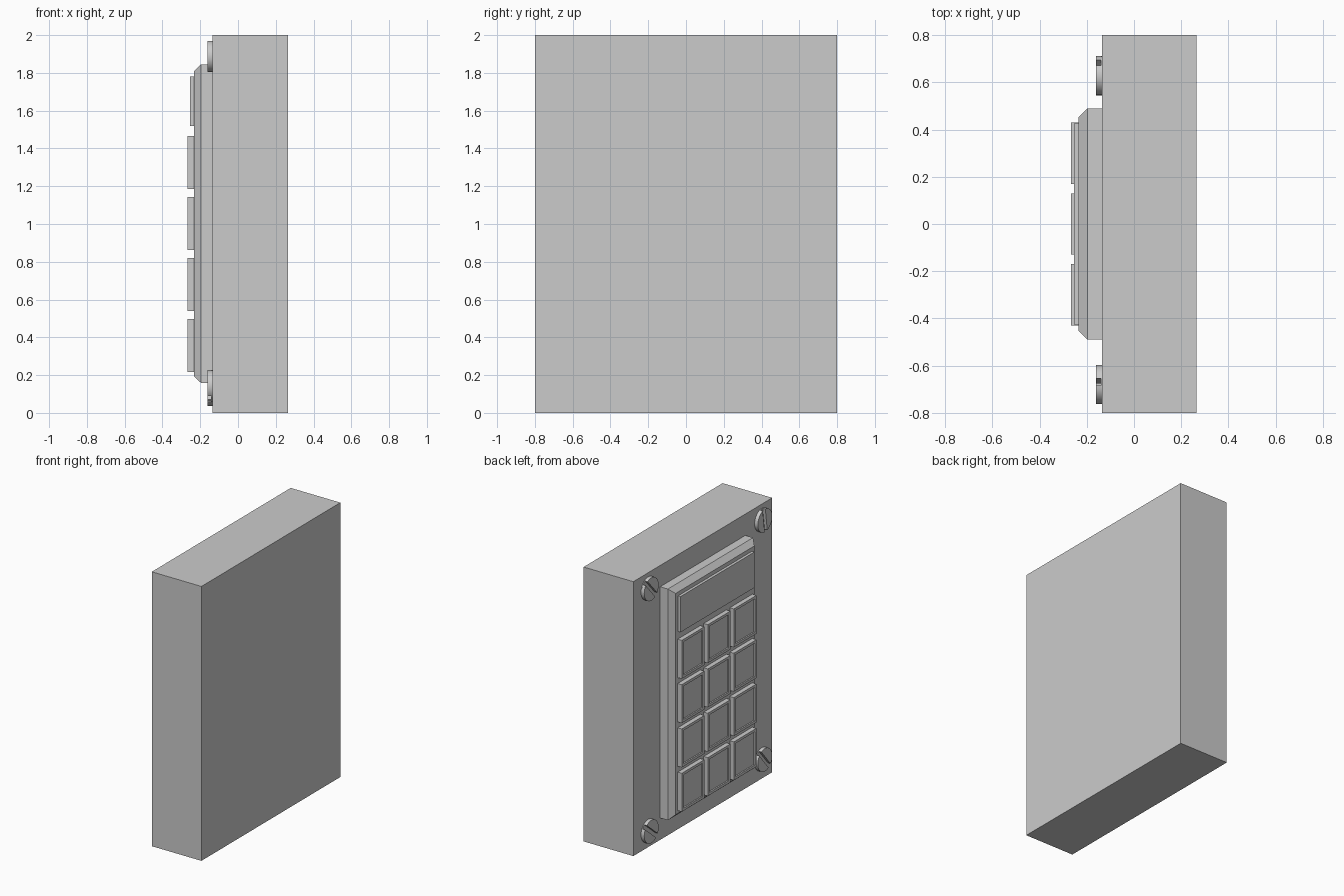
import bpy, bmesh, math

if "Cube" in bpy.data.objects:
    bpy.data.objects.remove(bpy.data.objects["Cube"])


def loft(name, rings):
    """Closed solid through matching point rings, capped at both ends."""
    bm = bmesh.new()
    loops = [[bm.verts.new(p) for p in ring] for ring in rings]
    n = len(loops[0])
    for a, b in zip(loops, loops[1:]):
        for i in range(n):
            j = (i + 1) % n
            bm.faces.new((a[i], a[j], b[j], b[i]))
    bm.faces.new(loops[0])
    bm.faces.new(loops[-1])
    bmesh.ops.recalc_face_normals(bm, faces=bm.faces)
    mesh = bpy.data.meshes.new(name)
    bm.to_mesh(mesh)
    bm.free()
    obj = bpy.data.objects.new(name, mesh)
    bpy.context.collection.objects.link(obj)
    return obj


def rect(x, cy, cz, w, h):
    """Rectangle facing along x, centred on (cy, cz)."""
    return [(x, cy + sy * w / 2, cz + sz * h / 2)
            for sy, sz in ((-1, -1), (1, -1), (1, 1), (-1, 1))]


WALL = -0.135    # keypad side of the housing
FACE = -0.234    # front of the raised panel

# Housing
loft("housing", [rect(0.265, 0, 1, 1.6, 2), rect(WALL, 0, 1, 1.6, 2)])

# Raised panel with chamfered front edge
loft("panel", [rect(WALL, 0, 1.002, 0.98, 1.685),
               rect(-0.197, 0, 1.002, 0.98, 1.685),
               rect(FACE, 0, 1.002, 0.908, 1.613)])

# Display
loft("display", [rect(FACE, 0, 1.65, 0.85, 0.26),
                 rect(-0.254, 0, 1.65, 0.85, 0.26)])

# Keys with shallow recessed faces
for row in range(4):
    for col in range(3):
        y, z = 0.3 * (1 - col), 0.357 + 0.323 * row
        loft(f"key_{row}_{col}", [rect(FACE, y, z, 0.26, 0.28),
                                  rect(-0.267, y, z, 0.26, 0.28),
                                  rect(-0.267, y, z, 0.222, 0.242),
                                  rect(-0.257, y, z, 0.222, 0.242)])


def screw(name, cy, cz, angle, r=0.083, slot=0.03, segs=32):
    """Round head: base disc plus two half-discs either side of the slot."""
    def ring(x, angles):
        return [(x, cy - r * math.cos(a), cz + r * math.sin(a)) for a in angles]

    floor, top = WALL - 0.005, -0.161
    turn = math.radians(angle)
    gap = math.asin(slot / 2 / r)
    disc = [2 * math.pi * i / segs for i in range(segs)]
    parts = [loft(name + "_base", [ring(WALL, disc), ring(floor, disc)])]
    half = segs // 2
    for side in range(2):
        arc = [turn + math.pi * side + gap + (math.pi - 2 * gap) * i / half
               for i in range(half + 1)]
        parts.append(loft(f"{name}_half_{side}", [ring(floor, arc), ring(top, arc)]))
    for p in parts:
        bpy.ops.object.select_all(action='DESELECT')
        p.select_set(True)
        bpy.context.view_layer.objects.active = p
        bpy.ops.object.shade_smooth_by_angle(angle=math.radians(30))


# Corner screws, each turned differently
screw("screw_top_left", 0.628, 1.887, -48)
screw("screw_top_right", -0.68, 1.887, -82)
screw("screw_bottom_left", 0.628, 0.12, -40)
screw("screw_bottom_right", -0.68, 0.143, -50)
